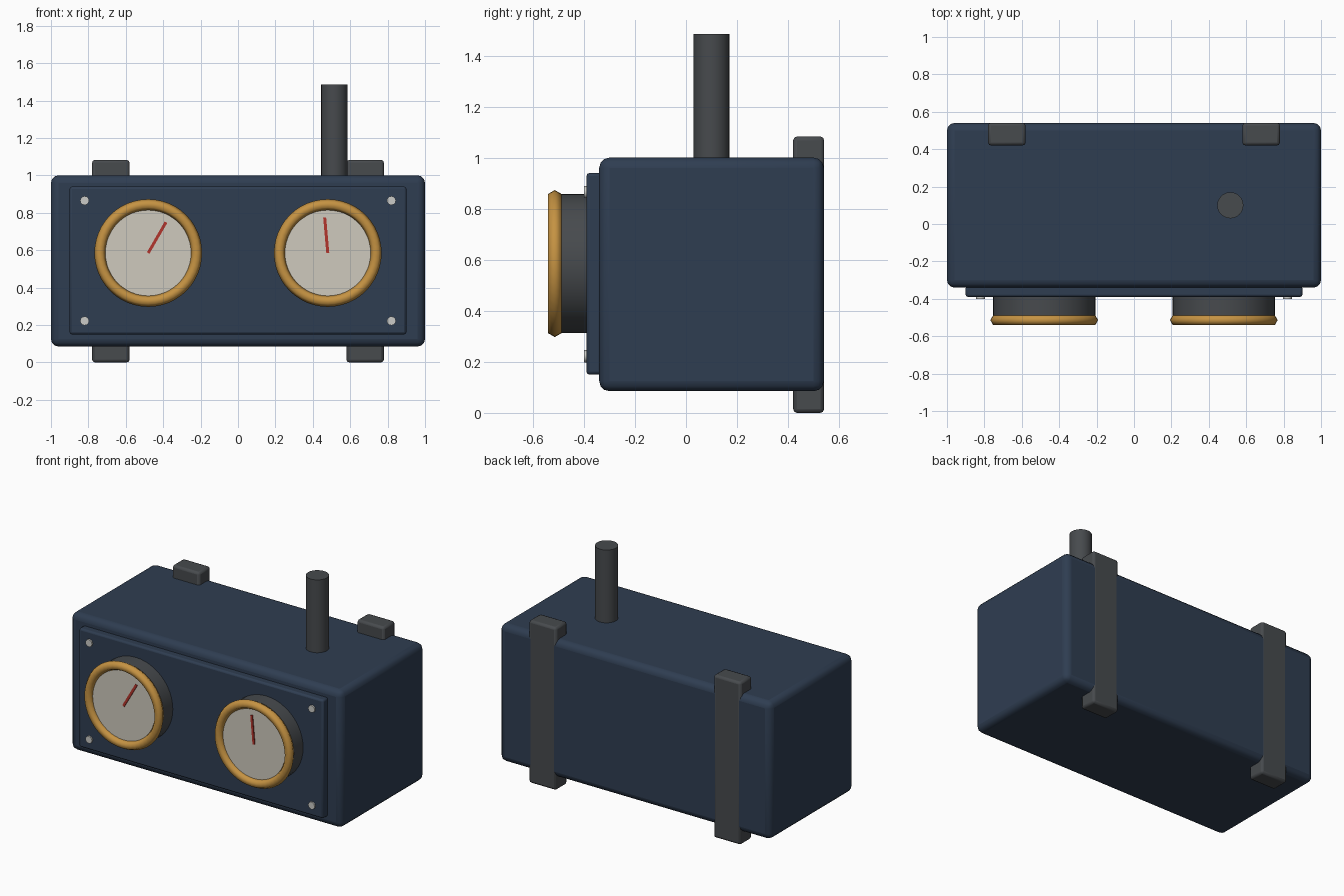
import bpy
import math
from mathutils import Vector

cube = bpy.data.objects.get("Cube")
if cube:
    bpy.data.objects.remove(cube, do_unlink=True)


def material(name, rgb):
    mat = bpy.data.materials.new(name)
    mat.use_nodes = True
    mat.diffuse_color = (*rgb, 1)
    mat.node_tree.nodes["Principled BSDF"].inputs["Base Color"].default_value = (*rgb, 1)
    return mat


NAVY = material("navy_paint", (0.028, 0.047, 0.083))
GREY = material("dark_grey_metal", (0.063, 0.069, 0.075))
BRASS = material("brass", (0.56, 0.29, 0.055))
CREAM = material("cream_dial", (0.62, 0.585, 0.51))
RED = material("red_needle", (0.45, 0.035, 0.025))
STEEL = material("pale_steel", (0.6, 0.6, 0.57))


def finish(name, mat):
    obj = bpy.context.object
    obj.name = obj.data.name = name
    obj.data.materials.append(mat)
    return obj


def box(name, low, high, mat, bevel=0.0, segments=3):
    """Box between two corners, with rounded edges."""
    low, high = Vector(low), Vector(high)
    bpy.ops.mesh.primitive_cube_add(size=1, location=(low + high) / 2)
    obj = finish(name, mat)
    obj.scale = high - low
    bpy.ops.object.transform_apply(location=False, rotation=False, scale=True)
    if bevel:
        mod = obj.modifiers.new("rounded_edges", "BEVEL")
        mod.width = bevel
        mod.segments = segments
        bpy.ops.object.shade_smooth_by_angle()
    return obj


def disc(name, x, z, front, back, radius, mat, sides=48):
    """Cylinder whose axis runs front to back."""
    bpy.ops.mesh.primitive_cylinder_add(
        vertices=sides, radius=radius, depth=back - front,
        location=(x, (front + back) / 2, z), rotation=(math.pi / 2, 0, 0))
    obj = finish(name, mat)
    bpy.ops.object.shade_smooth_by_angle()
    return obj


# Housing and front panel
box("housing", (-1, -0.34, 0.085), (1, 0.54, 1.0), NAVY, 0.04)
box("front_panel", (-0.9, -0.39, 0.15), (0.9, -0.33, 0.94), NAVY, 0.012, 2)

# Rear mounting straps and panel screws on both sides
for side, sign in (("left", 1), ("right", -1)):
    x = sign * 0.68
    box(side + "_strap", (x - 0.1, 0.42, 0), (x + 0.1, 0.541, 1.083), GREY, 0.015, 2)
    for level, z in (("lower", 0.222), ("upper", 0.865)):
        disc(f"{side}_{level}_screw", sign * 0.82, z, -0.4, -0.38, 0.024, STEEL, 12)

# Gauges: case, dial, bezel and needle
GAUGE_Z = 0.585
for side, x, tilt, length in (("left", 0.48, -5, 0.19), ("right", -0.48, 30, 0.19)):
    disc(side + "_gauge_case", x, GAUGE_Z, -0.505, -0.38, 0.273, GREY)
    disc(side + "_gauge_dial", x, GAUGE_Z, -0.516, -0.5, 0.24, CREAM)
    bpy.ops.mesh.primitive_torus_add(
        major_radius=0.258, minor_radius=0.03, major_segments=48, minor_segments=6,
        location=(x, -0.514, GAUGE_Z), rotation=(math.pi / 2, 0, 0))
    finish(side + "_gauge_bezel", BRASS)
    bpy.ops.object.shade_smooth()
    needle = box(side + "_gauge_needle", (-0.008, -0.004, 0), (0.008, 0.004, length), RED)
    middle = needle.location.z
    angle = math.radians(tilt)
    needle.rotation_euler.y = angle
    needle.location = (x + middle * math.sin(angle), -0.518,
                       GAUGE_Z + middle * math.cos(angle))

# Roof pipe
bpy.ops.mesh.primitive_cylinder_add(vertices=24, radius=0.07, depth=0.535,
                                    location=(0.515, 0.1, 1.2175))
finish("roof_pipe", GREY)
bpy.ops.object.shade_smooth_by_angle()
